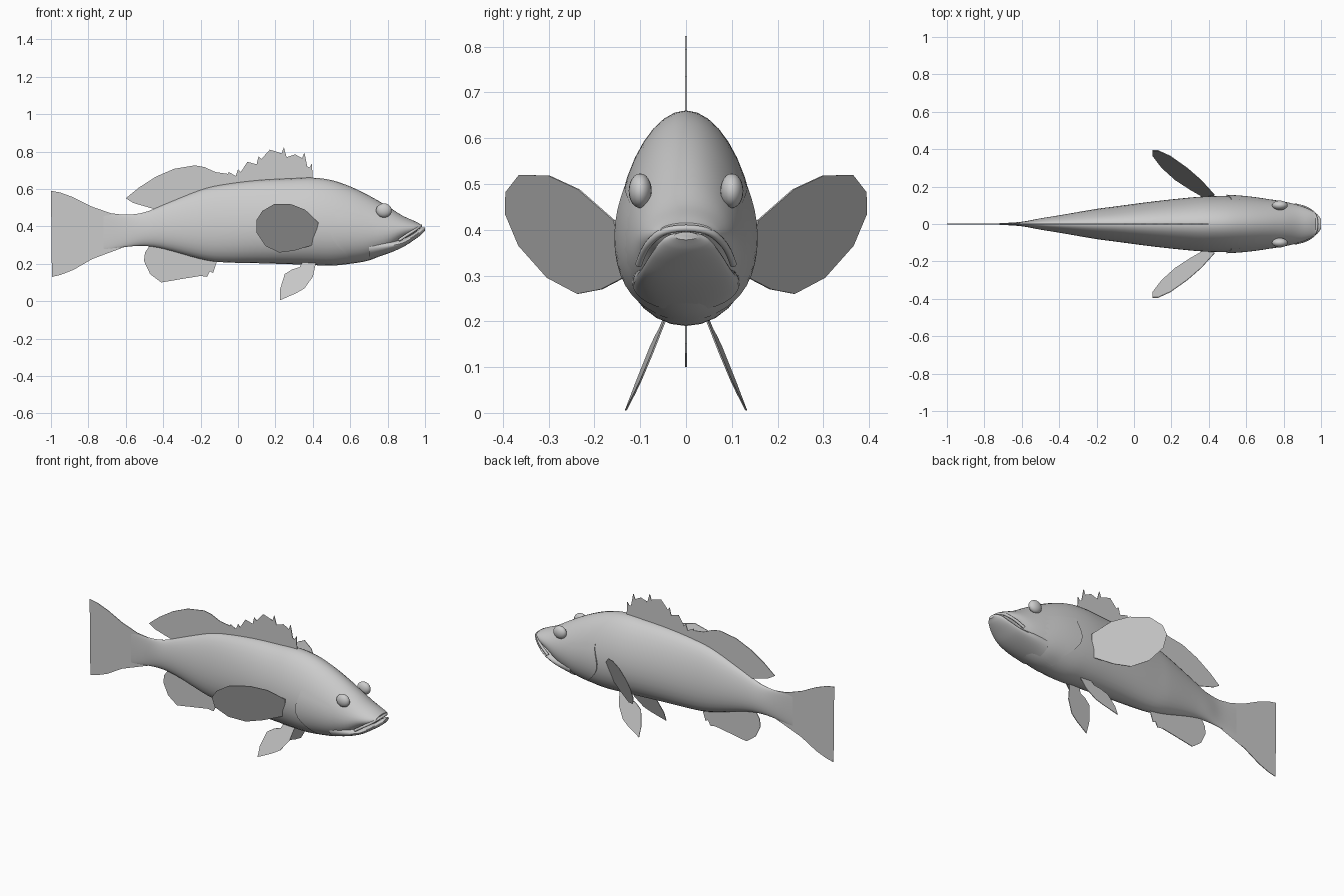
import bpy, bmesh, math
from mathutils import Vector

cube = bpy.data.objects.get("Cube")
if cube:
    bpy.data.objects.remove(cube)

grey = bpy.data.materials.new("plain grey")
grey.use_nodes = True
COLOUR = (0.6, 0.6, 0.6, 1)
grey.diffuse_color = COLOUR
grey.node_tree.nodes["Principled BSDF"].inputs["Base Color"].default_value = COLOUR


def finish(name, bm, angle=35):
    """Turn a bmesh into a shaded object."""
    bmesh.ops.recalc_face_normals(bm, faces=bm.faces)
    mesh = bpy.data.meshes.new(name)
    bm.to_mesh(mesh)
    bm.free()
    ob = bpy.data.objects.new(name, mesh)
    bpy.context.collection.objects.link(ob)
    mesh.materials.append(grey)
    bpy.ops.object.select_all(action='DESELECT')
    ob.select_set(True)
    bpy.context.view_layer.objects.active = ob
    bpy.ops.object.shade_smooth_by_angle(angle=math.radians(angle))
    return ob


def sample(stations, x):
    """Smoothly interpolate top, bottom and half width at x."""
    last = len(stations) - 1
    i = 0
    while i < last - 1 and x > stations[i + 1][0]:
        i += 1
    a, b = stations[i], stations[i + 1]
    p, n = stations[max(i - 1, 0)], stations[min(i + 2, last)]
    h = b[0] - a[0]
    t = (x - a[0]) / h
    out = []
    for k in (1, 2, 3):
        m0 = (b[k] - p[k]) / (b[0] - p[0]) * h
        m1 = (n[k] - a[k]) / (n[0] - a[0]) * h
        out.append(a[k] + t * (m0 + t * (3 * (b[k] - a[k]) - 2 * m0 - m1
                   + t * (2 * (a[k] - b[k]) + m0 + m1))))
    return out


def surface(stations, x, a, grow=0.0, egg=0.15):
    """Point on an egg-shaped cross-section; angle 0 is the left side."""
    top, bottom, half = sample(stations, x)
    s = math.sin(a)
    return Vector((x, (half + grow) * math.cos(a) * (1 - egg * s),
                   (top + bottom) / 2 + ((top - bottom) / 2 + grow) * s))


def loft(name, stations, steps=4, sides=32, egg=0.15):
    bm = bmesh.new()
    rings = []
    xs = [a[0] + (b[0] - a[0]) * k / steps
          for a, b in zip(stations, stations[1:]) for k in range(steps)]
    for x in xs + [stations[-1][0]]:
        rings.append([bm.verts.new(surface(stations, x, math.tau * j / sides, 0, egg))
                      for j in range(sides)])
    for r, q in zip(rings, rings[1:]):
        for j in range(sides):
            k = (j + 1) % sides
            bm.faces.new((r[j], r[k], q[k], q[j]))
    bm.faces.new(rings[0])
    bm.faces.new(rings[-1])
    return finish(name, bm)


def fin(name, outline, place=lambda x, z: 0.0, thick=0.004):
    """Thin plate with an x-z outline; place gives its y."""
    bm = bmesh.new()
    layers = [[bm.verts.new((x, place(x, z) + d, z)) for x, z in outline]
              for d in (-thick / 2, thick / 2)]
    n = len(outline)
    caps = [bm.faces.new(v) for v in layers]
    for j in range(n):
        k = (j + 1) % n
        bm.faces.new((layers[0][j], layers[0][k], layers[1][k], layers[1][j]))
    bmesh.ops.triangulate(bm, faces=caps)
    return finish(name, bm)


# Body: x, top, bottom, half width
BODY = [(-.72, .47, .27, .004), (-.6, .462, .29, .012), (-.5, .475, .295, .03),
        (-.4, .515, .28, .046), (-.2, .595, .225, .08), (-.1, .62, .209, .093),
        (.1, .646, .203, .119), (.3, .657, .197, .14), (.4, .66, .193, .147),
        (.5, .647, .19, .148), (.6, .613, .2, .144), (.7, .565, .218, .134),
        (.8, .507, .262, .119), (.88, .457, .326, .1), (.94, .43, .36, .077),
        (.97, .415, .388, .055)]
loft("body", BODY)

# Lower jaw
JAW = [(.7, .35, .222, .118), (.8, .335, .254, .113), (.88, .335, .288, .098),
       (.94, .363, .326, .077), (.98, .393, .356, .052), (1, .395, .378, .025)]
loft("lower_jaw", JAW, egg=0)

# Upper lip
lip = bpy.data.curves.new("upper_lip", 'CURVE')
lip.dimensions = '3D'
lip.bevel_depth = .008
lip.bevel_resolution = 2
half_lip = [(.86, .103, .325), (.9, .094, .352), (.94, .077, .376), (.97, .05, .398)]
path = half_lip + [(.98, 0, .405)] + [(x, -y, z) for x, y, z in reversed(half_lip)]
spline = lip.splines.new('NURBS')
spline.points.add(len(path) - 1)
for point, co in zip(spline.points, path):
    point.co = (*co, 1)
spline.use_endpoint_u = True
spline.order_u = 3
lip.materials.append(grey)
bpy.context.collection.objects.link(bpy.data.objects.new("upper_lip", lip))

# Tail fin
fin("tail_fin", [(-.6, .46), (-.68, .47), (-.78, .505), (-.88, .555), (-.95, .581),
                 (-1, .59), (-.988, .48), (-.983, .36), (-.988, .24), (-.995, .13),
                 (-.95, .14), (-.88, .167), (-.78, .225), (-.68, .278), (-.6, .292)])

# Spiny dorsal fin: each spine tip is followed by a notch
TIPS = [(.395, .735), (.355, .795), (.305, .785), (.245, .823), (.17, .81),
        (.11, .775), (.05, .745), (0, .705), (-.05, .69)]
spiny = [(.4, .65)]
for (x, z), (nx, nz) in zip(TIPS, TIPS[1:]):
    spiny += [(x, z), (x - .012, min(z, nz) - .02), (nx + .015, min(z, nz) - .015)]
fin("spiny_dorsal_fin", spiny + [TIPS[-1], (-.07, .61)])

# Soft dorsal fin
fin("soft_dorsal_fin", [(-.05, .61), (-.05, .68), (-.12, .69), (-.18, .717), (-.23, .726),
                        (-.34, .708), (-.44, .665), (-.53, .607), (-.6, .55),
                        (-.56, .525), (-.45, .493), (-.35, .52), (-.2, .58)])

# Anal fin
fin("anal_fin", [(-.47, .3), (-.497, .26), (-.503, .215), (-.47, .145), (-.41, .1),
                 (-.31, .117), (-.2, .135), (-.187, .16), (-.165, .13), (-.15, .16),
                 (-.133, .15), (-.11, .22), (-.25, .25)])

PECTORAL = [(.43, .42), (.36, .488), (.285, .518), (.195, .52), (.13, .482), (.1, .435),
            (.1, .365), (.147, .295), (.22, .26), (.3, .27), (.4, .3)]
PELVIC = [(.42, .22), (.4, .13), (.355, .068), (.31, .042), (.225, .005), (.225, .065),
          (.25, .145), (.29, .17), (.33, .182), (.35, .22)]


def gill_cover(name, side):
    """Raised plate hugging the cheek, thickest at its rear edge."""
    bm = bmesh.new()
    rows, cols = 14, 12
    grid = []
    for i in range(rows + 1):
        u = i / rows
        a = math.radians(20 - 100 * u)
        back = .5 + .02 * math.cos(u * 9) + .13 * u ** 2
        line = []
        for j in range(cols + 1):
            t = max(0, j - 1) / (cols - 1)
            x = back + (.78 - back) * t
            grow = -.008 if j == 0 else .007 * (1 - t) * math.sin(math.pi * min(1, u + .15)) - .002 * t
            p = surface(BODY, x, a, grow)
            line.append(bm.verts.new((p.x, side * p.y, p.z)))
        grid.append(line)
    for r, q in zip(grid, grid[1:]):
        for j in range(cols):
            bm.faces.new((r[j], r[j + 1], q[j + 1], q[j]))
    finish(name, bm)


def eye(name, side):
    """Bulging lens set into the head."""
    bm = bmesh.new()
    bmesh.ops.create_uvsphere(bm, u_segments=20, v_segments=12, radius=.042)
    for v in bm.verts:
        v.co = Vector((v.co.x + .78, side * (.1 + v.co.y * .6), v.co.z * .9 + .485))
    finish(name, bm)


# Paired parts
for label, side in (("left", 1), ("right", -1)):
    fin(label + "_pectoral_fin", PECTORAL,
        lambda x, z: side * (.148 + .7 * (.43 - x) + .42 * (z - .4)))
    fin(label + "_pelvic_fin", PELVIC,
        lambda x, z: side * (.052 + .38 * (.2 - z) + .06 * (.32 - x)))
    gill_cover(label + "_gill_cover", side)
    eye(label + "_eye", side)
